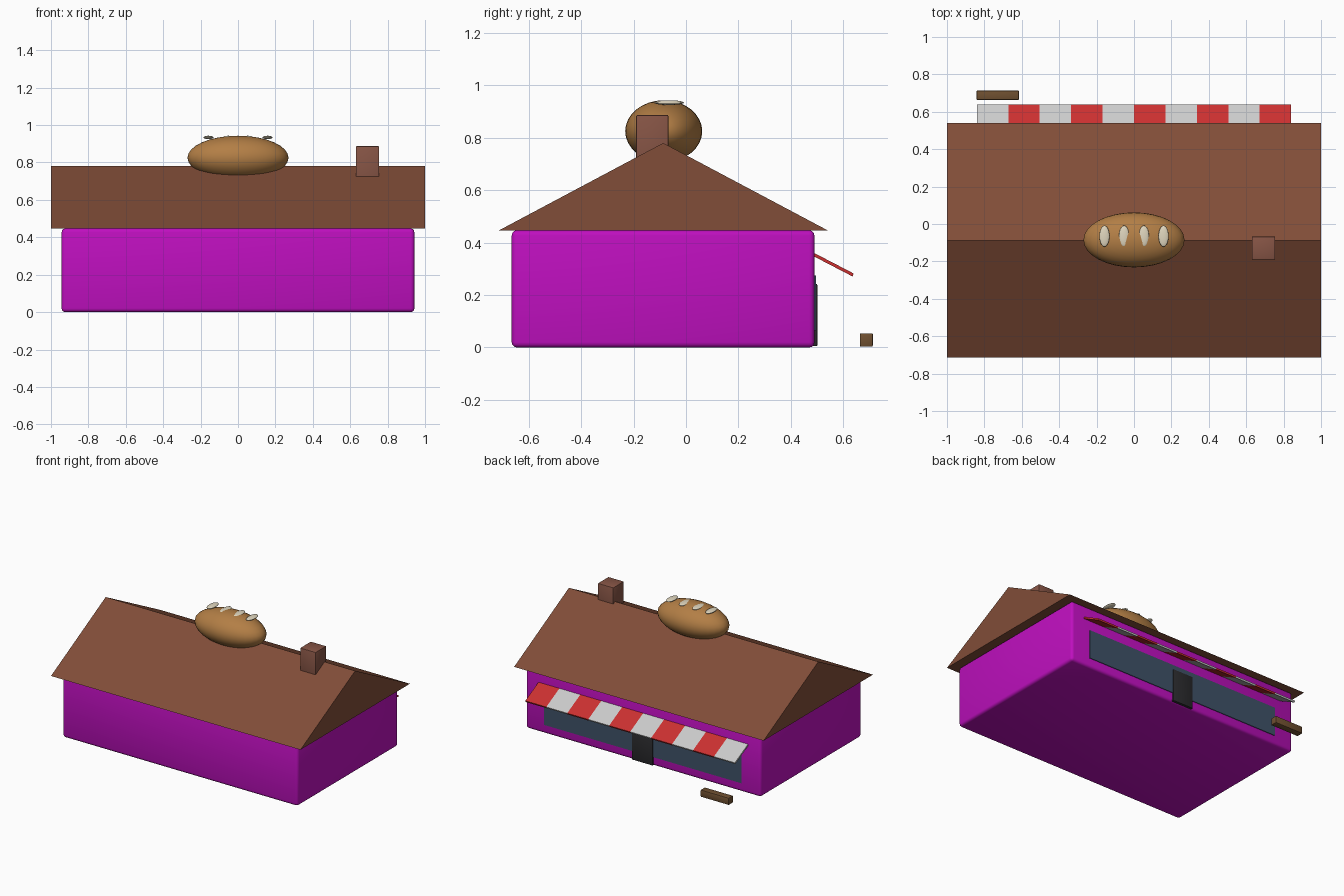
import bpy, bmesh, math

if "Cube" in bpy.data.objects:
    bpy.data.objects.remove(bpy.data.objects["Cube"])


def material(name, rgb):
    m = bpy.data.materials.new(name)
    m.diffuse_color = (*rgb, 1)
    m.use_nodes = True
    m.node_tree.nodes["Principled BSDF"].inputs["Base Color"].default_value = m.diffuse_color
    return m


MAGENTA = material("magenta_wall", (0.52, 0.005, 0.52))
ROOF = material("roof_brown", (0.22, 0.075, 0.04))
BRICK = material("brick", (0.24, 0.09, 0.06))
CRUST = material("crust", (0.45, 0.21, 0.06))
CREAM = material("flour", (0.75, 0.68, 0.52))
RED = material("awning_red", (0.6, 0.03, 0.03))
WHITE = material("awning_white", (0.8, 0.8, 0.8))
GLASS = material("glass", (0.05, 0.085, 0.14))
BLACK = material("door_black", (0.025, 0.025, 0.028))
WOOD = material("wood", (0.16, 0.08, 0.03))


def box(name, lo, hi, mat, bevel=0.0, segments=2):
    """Box from its two extreme corners, with optional rounded edges."""
    mid = [(a + b) / 2 for a, b in zip(lo, hi)]
    bpy.ops.mesh.primitive_cube_add(size=1, location=mid)
    o = bpy.context.object
    o.name = name
    o.scale = [b - a for a, b in zip(lo, hi)]
    bpy.ops.object.transform_apply(location=False, rotation=False, scale=True)
    o.data.materials.append(mat)
    if bevel:
        b = o.modifiers.new("bevel", "BEVEL")
        b.width, b.segments = bevel, segments
        bpy.ops.object.modifier_apply(modifier="bevel")
        bpy.ops.object.shade_smooth_by_angle(angle=math.radians(40))
    return o


def ellipsoid(name, centre, radii, mat, segs=32, rings=16):
    bpy.ops.mesh.primitive_uv_sphere_add(segments=segs, ring_count=rings,
                                         radius=1, location=centre)
    o = bpy.context.object
    o.name = name
    o.scale = radii
    bpy.ops.object.transform_apply(location=False, rotation=False, scale=True)
    bpy.ops.object.shade_smooth()
    o.data.materials.append(mat)
    return o


def prism(name, profile, x0, x1, mat):
    """Extrude a (y, z) profile along x."""
    bm = bmesh.new()
    face = bm.faces.new([bm.verts.new((x0, y, z)) for y, z in profile])
    ext = bmesh.ops.extrude_face_region(bm, geom=[face])["geom"]
    bmesh.ops.translate(bm, vec=(x1 - x0, 0, 0),
                        verts=[v for v in ext if isinstance(v, bmesh.types.BMVert)])
    bmesh.ops.recalc_face_normals(bm, faces=bm.faces)
    mesh = bpy.data.meshes.new(name)
    bm.to_mesh(mesh)
    bm.free()
    o = bpy.data.objects.new(name, mesh)
    bpy.context.collection.objects.link(o)
    mesh.materials.append(mat)
    return o


# Shop walls and gable roof
box("walls", (-0.943, -0.665, 0), (0.943, 0.49, 0.447), MAGENTA, 0.02, 3)
prism("roof", [(-0.713, 0.447), (0.54, 0.447), (-0.087, 0.78)], -1, 1, ROOF)

# Chimney
box("chimney", (0.63, -0.19, 0.66), (0.755, -0.067, 0.887), BRICK, 0.005)

# Bread loaf on the ridge, with four scored cuts
ellipsoid("loaf", (0, -0.085, 0.825), (0.27, 0.147, 0.118), CRUST)
for i, x in enumerate((-0.158, -0.053, 0.053, 0.158)):
    ellipsoid(f"loaf_score_{i + 1}", (x, -0.065, 0.934),
              (0.027, 0.057, 0.009), CREAM, 24, 12)

# Shop window and door on the back wall
box("shop_window", (-0.79, 0.47, 0.065), (0.79, 0.495, 0.275), GLASS)
box("door", (-0.083, 0.47, 0.005), (0.083, 0.501, 0.242), BLACK, 0.004)

# Sloping awning of alternating stripes
STRIPE = 0.168
for i in range(10):
    x = -0.84 + i * STRIPE
    prism(f"awning_stripe_{i + 1}",
          [(0.484, 0.363), (0.64, 0.282), (0.635, 0.271), (0.479, 0.352)],
          x, x + STRIPE, RED if i % 2 else WHITE)

# Bench out in front of the window
box("bench", (-0.842, 0.663, 0.003), (-0.615, 0.713, 0.054), WOOD, 0.005)
